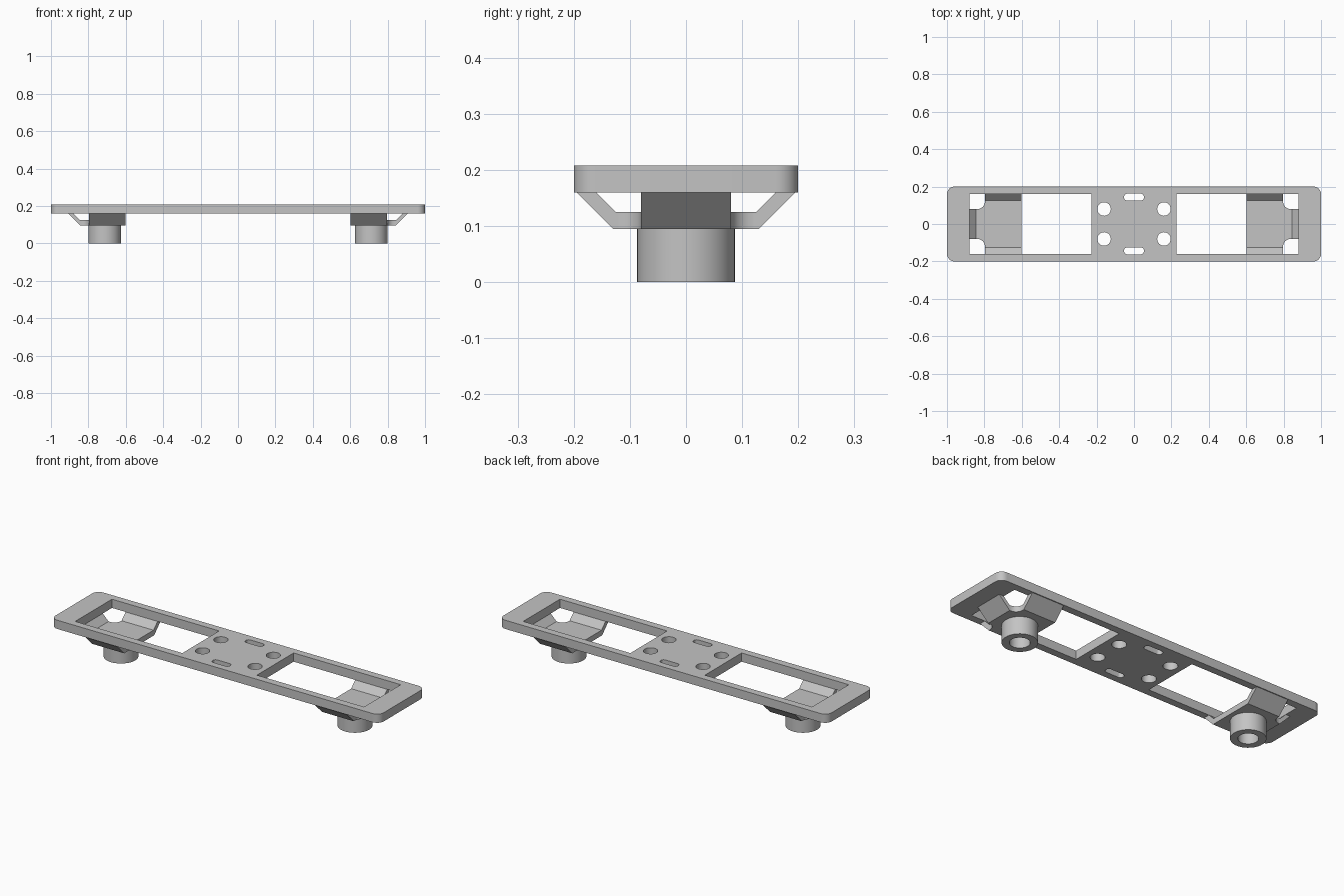
import bpy, bmesh
from math import sin, cos, pi, radians
from mathutils import Matrix

cube = bpy.data.objects.get("Cube")
if cube:
    bpy.data.objects.remove(cube, do_unlink=True)

grey = bpy.data.materials.new("plain grey")
grey.use_nodes = True
COLOUR = (0.55, 0.55, 0.55, 1)
grey.diffuse_color = COLOUR
grey.node_tree.nodes["Principled BSDF"].inputs["Base Color"].default_value = COLOUR

# Each matrix turns a flat outline plus depth into model axes
FLAT = Matrix.Identity(3)
ALONG_X = Matrix(((0, 0, 1), (1, 0, 0), (0, 1, 0)))   # outline in y, z
ALONG_Y = Matrix(((1, 0, 0), (0, 0, 1), (0, 1, 0)))   # outline in x, z


def arc(cx, cy, r, start, end, n):
    angles = [start + (end - start) * i / n for i in range(n + 1)]
    return [(cx + r * cos(a), cy + r * sin(a)) for a in angles]


def circle(cx, cy, r, n=48):
    return arc(cx, cy, r, 0, 2 * pi, n)[:-1]


def rounded(cx, cy, hx, hy, r, n=8):
    pts = []
    for i, (sx, sy) in enumerate([(1, 1), (-1, 1), (-1, -1), (1, -1)]):
        pts += arc(cx + sx * (hx - r), cy + sy * (hy - r), r,
                   i * pi / 2, (i + 1) * pi / 2, n)
    return pts


def box_loop(x0, x1, y):
    return [(x0, -y), (x1, -y), (x1, y), (x0, y)]


def prism(name, loops, low, high, axes=FLAT, side=1):
    """Fill the first loop, leave the others as holes, and extrude."""
    bm = bmesh.new()
    for loop in loops:
        vs = [bm.verts.new((x, y, low)) for x, y in loop]
        for a, b in zip(vs, vs[1:] + vs[:1]):
            bm.edges.new((a, b))
    bmesh.ops.triangle_fill(bm, use_beauty=True, edges=bm.edges[:], normal=(0, 0, 1))
    new = bmesh.ops.extrude_face_region(bm, geom=bm.faces[:])["geom"]
    top = [v for v in new if isinstance(v, bmesh.types.BMVert)]
    bmesh.ops.translate(bm, verts=top, vec=(0, 0, high - low))
    bm.transform(Matrix.Diagonal((side, 1, 1, 1)) @ axes.to_4x4())
    bmesh.ops.recalc_face_normals(bm, faces=bm.faces[:])
    mesh = bpy.data.meshes.new(name)
    bm.to_mesh(mesh)
    bm.free()
    mesh.shade_smooth()
    mesh.set_sharp_from_angle(angle=radians(30))
    mesh.materials.append(grey)
    obj = bpy.data.objects.new(name, mesh)
    bpy.context.collection.objects.link(obj)


UNDER, TOP = 0.16, 0.208            # plate
FLOOR_LOW, FLOOR_TOP = 0.095, 0.125  # hanging tray floor
TRAY_IN, TRAY_OUT = 0.602, 0.797

# Plate with two windows, four round holes and two slots
loops = [rounded(0, 0, 1, 0.2, 0.04),
         box_loop(-0.88, -0.227, 0.16), box_loop(0.227, 0.88, 0.16)]
for s in (-1, 1):
    loops += [circle(s * 0.16, t * 0.08, 0.036, 32) for t in (-1, 1)]
    loops.append(rounded(0, s * 0.144, 0.053, 0.018, 0.016))
prism("plate", loops, UNDER, TOP)

# Tray cross-section: flat floor with sloping sides up to the plate
half = [(0.13, FLOOR_LOW), (0.195, UNDER), (0.16, UNDER), (0.125, FLOOR_TOP)]
tray = half + [(-y, z) for y, z in reversed(half)]

# Narrow end wing: floor tongue and a sloping strut
wing = [(TRAY_OUT, FLOOR_LOW), (0.843, FLOOR_LOW), (0.908, UNDER),
        (0.88, UNDER), (0.845, FLOOR_TOP), (TRAY_OUT, FLOOR_TOP)]

for side, label in ((1, "left"), (-1, "right")):
    prism(label + "_tray", [tray], TRAY_IN, TRAY_OUT, ALONG_X, side)
    prism(label + "_end_wing", [wing], -0.08, 0.08, ALONG_Y, side)
    # Rounded inside corners between the tray and the wing
    r = 0.04
    for t, end in ((1, "back"), (-1, "front")):
        curve = arc(TRAY_OUT + r, 0.08 + r, r, pi, 1.5 * pi, 8)
        corner = [(TRAY_OUT, 0.08)] + curve[::-1]
        prism(f"{label}_{end}_fillet", [[(x, t * y) for x, y in corner]],
              FLOOR_LOW, FLOOR_TOP, FLAT, side)
    # Hollow round foot
    prism(label + "_foot", [circle(0.713, 0, 0.087), circle(0.713, 0, 0.05)],
          0, FLOOR_LOW, FLAT, side)
